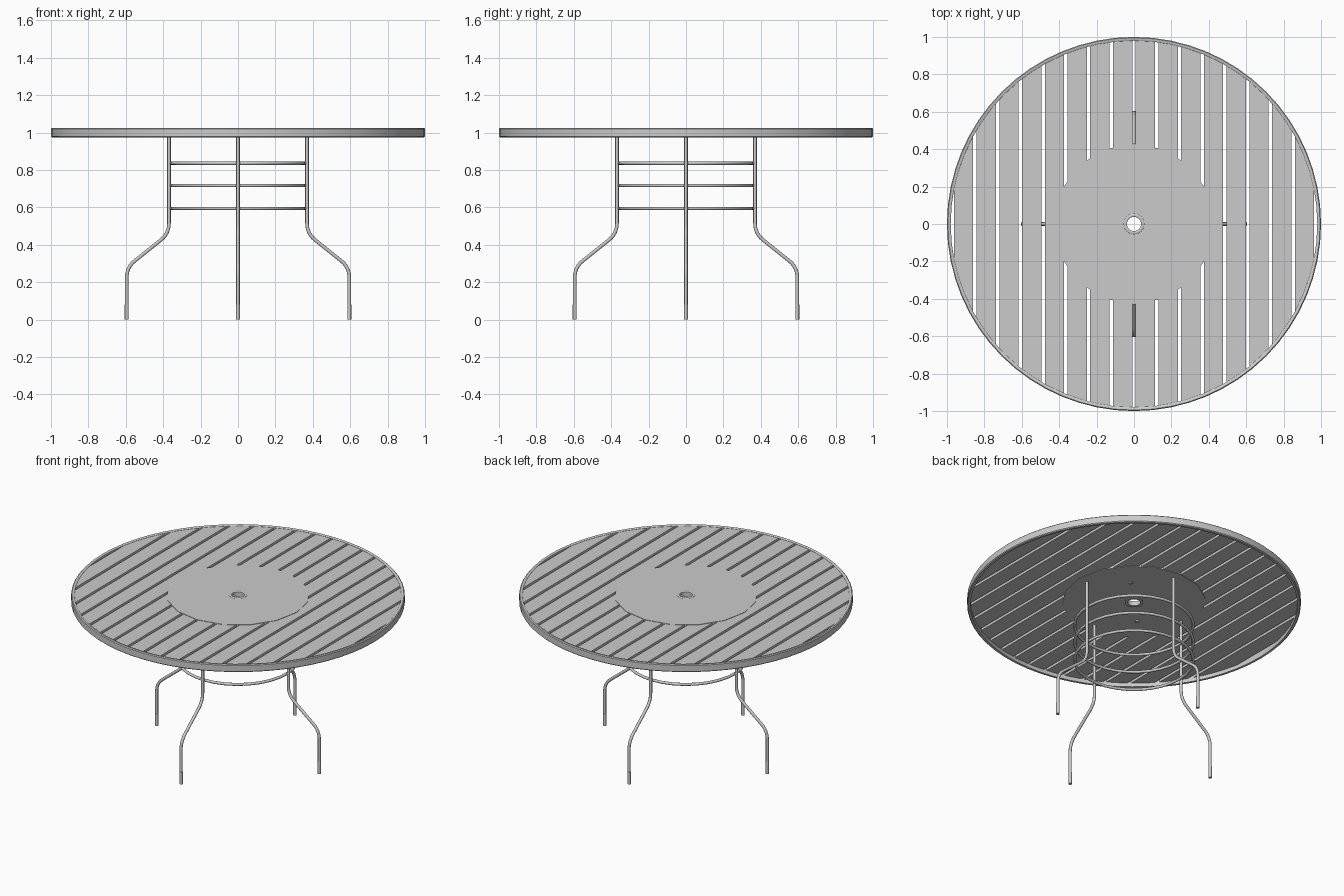
import bpy, bmesh, math
from mathutils import Vector

cube = bpy.data.objects.get("Cube")
if cube:
    bpy.data.objects.remove(cube, do_unlink=True)

metal = bpy.data.materials.new("grey painted metal")
metal.use_nodes = True
GREY = (0.6, 0.6, 0.6, 1)
metal.diffuse_color = GREY
metal.node_tree.nodes["Principled BSDF"].inputs["Base Color"].default_value = GREY


def finish(name, bm, smooth=True):
    """Turn a bmesh into a named object."""
    bmesh.ops.recalc_face_normals(bm, faces=bm.faces)
    mesh = bpy.data.meshes.new(name)
    bm.to_mesh(mesh)
    bm.free()
    mesh.materials.append(metal)
    obj = bpy.data.objects.new(name, mesh)
    bpy.context.collection.objects.link(obj)
    if smooth:
        bpy.ops.object.select_all(action='DESELECT')
        obj.select_set(True)
        bpy.context.view_layer.objects.active = obj
        bpy.ops.object.shade_smooth_by_angle(angle=math.radians(40))
    return obj


def skin(bm, loops, closed):
    """Join a row of vertex loops with quads."""
    n = len(loops[0])
    for i in range(len(loops) if closed else len(loops) - 1):
        a, b = loops[i], loops[(i + 1) % len(loops)]
        for j in range(n):
            k = (j + 1) % n
            bm.faces.new((a[j], a[k], b[k], b[j]))


def lathe(name, profile, sides, smooth=True):
    """Revolve a closed (radius, z) profile around the z axis."""
    bm = bmesh.new()
    loops = []
    for i in range(sides):
        a = math.tau * i / sides
        loops.append([bm.verts.new((r * math.cos(a), r * math.sin(a), z)) for r, z in profile])
    skin(bm, loops, True)
    return finish(name, bm, smooth)


def tube(name, path, radius, sides=12):
    """Sweep a circle along a path lying in the xz plane."""
    bm = bmesh.new()
    loops = []
    for i, p in enumerate(path):
        t = (path[min(i + 1, len(path) - 1)] - path[max(i - 1, 0)]).normalized()
        side = Vector((0, 1, 0))
        out = t.cross(side)
        loops.append([bm.verts.new(p + radius * (math.cos(a) * out + math.sin(a) * side))
                      for a in (math.tau * j / sides for j in range(sides))])
    skin(bm, loops, False)
    bm.faces.new(loops[0])
    bm.faces.new(loops[-1])
    return finish(name, bm)


def rounded(points, reach, steps=6):
    """Replace the inner corners of a path with smooth bends."""
    pts = [Vector((x, 0, z)) for x, z in points]
    path = [pts[0]]
    for a, b, c in zip(pts, pts[1:], pts[2:]):
        p = b + (a - b).normalized() * reach
        q = b + (c - b).normalized() * reach
        for i in range(steps + 1):
            t = i / steps
            path.append(p * (1 - t) ** 2 + b * 2 * t * (1 - t) + q * t * t)
    return path + [pts[-1]]


# Table rim, a thin band with softened edges
lathe("table_rim", [(0.98, 0.975), (0.995, 0.975), (1.0, 0.98), (1.0, 1.02),
                    (0.995, 1.025), (0.985, 1.025), (0.98, 1.021)], 64)

# Slats along y, ends following the rim; the middle pair is notched for the hole
PITCH, GAP, REACH, NOTCH = 0.1215, 0.018, 0.983, 0.046
SLAT_LOW, SLAT_HIGH = 1.0, 1.02
for sign, side_name in ((1, "left"), (-1, "right")):
    for k in range(8):
        x0, x1 = k * PITCH + GAP / 2, (k + 1) * PITCH - GAP / 2
        xs = [x0 + (x1 - x0) * i / 6 for i in range(7)]
        ys = [math.sqrt(REACH ** 2 - x * x) for x in xs]
        outline = list(zip(xs, ys)) + [(x, -y) for x, y in zip(xs[::-1], ys[::-1])]
        if k == 0:
            half = math.acos(x0 / NOTCH)
            outline += [(NOTCH * math.cos(a), NOTCH * math.sin(a))
                        for a in (half * (i / 5 - 1) for i in range(11))]
        bm = bmesh.new()
        face = bm.faces.new([bm.verts.new((sign * x, y, SLAT_LOW)) for x, y in outline])
        grown = bmesh.ops.extrude_face_region(bm, geom=[face])
        top = [g for g in grown["geom"] if isinstance(g, bmesh.types.BMVert)]
        bmesh.ops.translate(bm, verts=top, vec=(0, 0, SLAT_HIGH - SLAT_LOW))
        finish(f"slat_{side_name}_{k + 1}", bm, False)

# Centre plate and the collar around the parasol hole
lathe("centre_plate", [(0.045, 0.997), (0.43, 0.997), (0.43, 1.0225), (0.045, 1.0225)], 16, False)
lathe("hole_collar", [(0.038, 0.992), (0.055, 0.992), (0.055, 1.023),
                      (0.051, 1.026), (0.042, 1.026), (0.038, 1.023)], 32)

# Two small fixing studs under the plate
for i, s in enumerate((1, -1)):
    bm = bmesh.new()
    bmesh.ops.create_cone(bm, cap_ends=True, segments=12, radius1=0.012, radius2=0.015, depth=0.008)
    bmesh.ops.translate(bm, verts=bm.verts, vec=(s * 0.165, s * 0.165, 0.994))
    finish(f"plate_stud_{i + 1}", bm)

# Three hoops tying the legs together
for name, z in (("lower", 0.595), ("middle", 0.717), ("upper", 0.836)):
    lathe(f"{name}_hoop", [(0.356 + 0.009 * math.cos(a), z + 0.009 * math.sin(a))
                           for a in (math.tau * j / 10 for j in range(10))], 32)

# Four bent legs with foot sleeves
leg_path = rounded([(0.369, 0.999), (0.369, 0.461), (0.595, 0.28), (0.595, 0.005)], 0.055)
foot_path = [Vector((0.595, 0, 0)), Vector((0.595, 0, 0.08))]
for i, name in enumerate(("left", "back", "right", "front")):
    for obj in (tube(f"{name}_leg", leg_path, 0.0095), tube(f"{name}_foot", foot_path, 0.0108)):
        obj.rotation_euler.z = i * math.pi / 2
